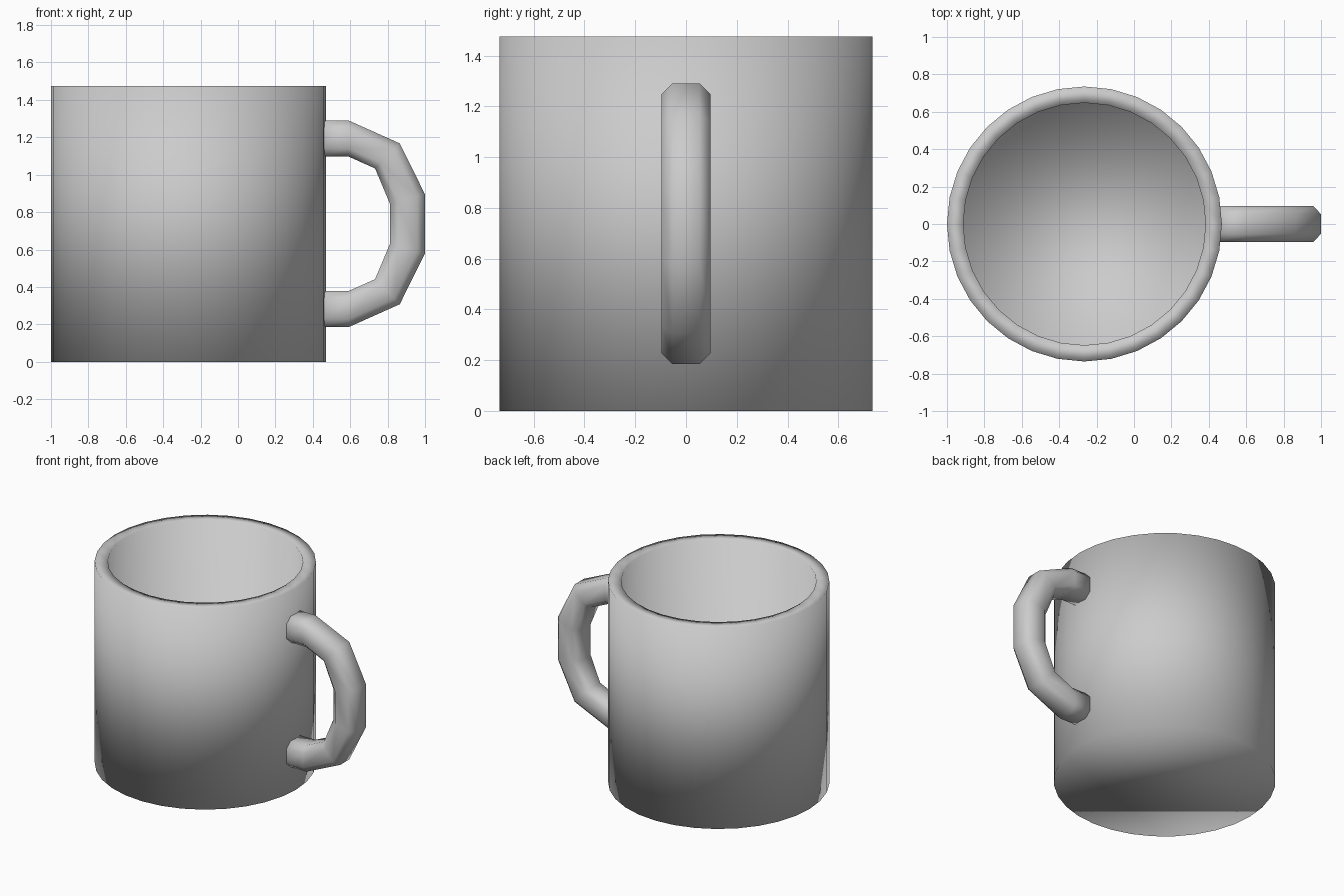
import bpy
import bmesh
from math import cos, sin, tau
from mathutils import Vector

cube = bpy.data.objects.get("Cube")
if cube:
    bpy.data.objects.remove(cube, do_unlink=True)

# One plain grey glaze
COLOUR = (0.6, 0.6, 0.6, 1)
glaze = bpy.data.materials.new("grey glaze")
glaze.use_nodes = True
glaze.diffuse_color = COLOUR
glaze.node_tree.nodes["Principled BSDF"].inputs["Base Color"].default_value = COLOUR


def loft(name, rings):
    """Bridge a list of equal point rings, cap both ends, shade smooth."""
    bm = bmesh.new()
    loops = [[bm.verts.new(p) for p in ring] for ring in rings]
    count = len(loops[0])
    for low, high in zip(loops, loops[1:]):
        for i in range(count):
            j = (i + 1) % count
            bm.faces.new((low[i], low[j], high[j], high[i]))
    bm.faces.new(loops[0][::-1])
    bm.faces.new(loops[-1])
    bmesh.ops.recalc_face_normals(bm, faces=bm.faces)
    for face in bm.faces:
        face.smooth = True
    mesh = bpy.data.meshes.new(name)
    bm.to_mesh(mesh)
    bm.free()
    mesh.materials.append(glaze)
    obj = bpy.data.objects.new(name, mesh)
    bpy.context.collection.objects.link(obj)
    return obj


# Cup: outer wall, flat rim, inner wall and floor
CENTRE_X, SIDES, HEIGHT = -0.265, 32, 1.475
OUTER, INNER, FLOOR = 0.735, 0.648, 0.09


def circle(radius, z):
    return [(CENTRE_X + radius * cos(tau * i / SIDES), radius * sin(tau * i / SIDES), z)
            for i in range(SIDES)]


loft("cup_body", [circle(OUTER, 0), circle(OUTER, HEIGHT),
                  circle(INNER, HEIGHT), circle(INNER, FLOOR)])

# Handle: chamfered square section swept along mitred bends
MID_Z = HEIGHT / 2
HALF, FLAT = 0.096, 0.053
section = [(HALF, -FLAT), (HALF, FLAT), (FLAT, HALF), (-FLAT, HALF),
           (-HALF, FLAT), (-HALF, -FLAT), (-FLAT, -HALF), (FLAT, -HALF)]

# Inner and outer (x, height above the middle) of the upper bends
upper = [((0.44, 0.36), (0.44, 0.553)), ((0.59, 0.36), (0.59, 0.553)),
         ((0.733, 0.296), (0.865, 0.43)), ((0.812, 0.108), (1.0, 0.157))]
lower = [tuple((x, -z) for x, z in pair) for pair in reversed(upper)]

rings = []
for inside, outside in upper + lower:
    a, b = Vector(inside), Vector(outside)
    points = [a.lerp(b, 0.5 + s / (2 * HALF)) for s, _ in section]
    rings.append([(p.x, y, MID_Z + p.y) for p, (_, y) in zip(points, section)])
loft("handle", rings)
